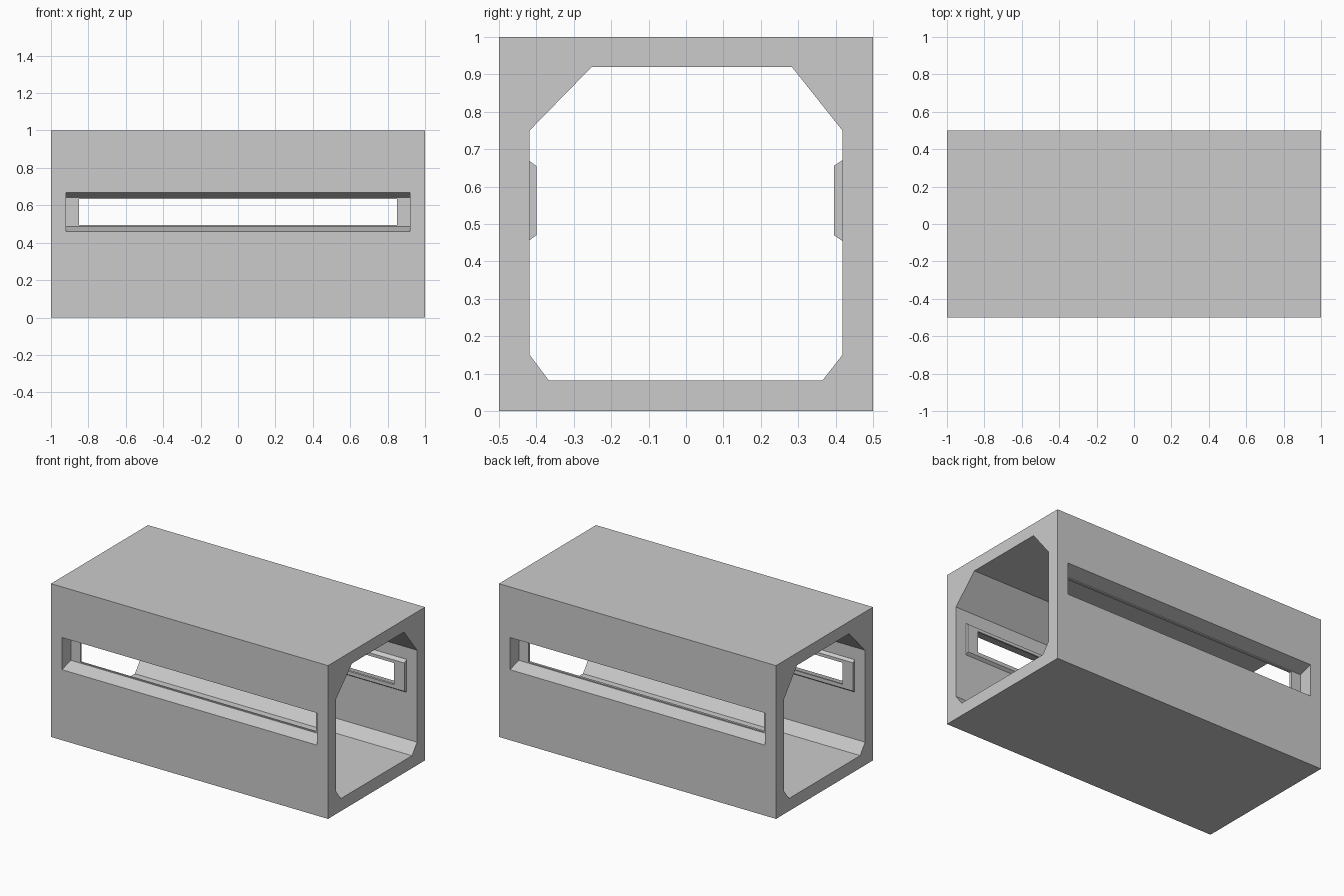
import bpy, bmesh

if "Cube" in bpy.data.objects:
    bpy.data.objects.remove(bpy.data.objects["Cube"])


def prism(name, profile, half_length):
    """Extrude a closed (y, z) profile along x, centred on x = 0."""
    bm = bmesh.new()
    ends = [[bm.verts.new((x, y, z)) for y, z in profile]
            for x in (-half_length, half_length)]
    bm.faces.new(ends[0])
    bm.faces.new(ends[1])
    n = len(profile)
    for i in range(n):
        j = (i + 1) % n
        bm.faces.new((ends[0][i], ends[0][j], ends[1][j], ends[1][i]))
    bmesh.ops.recalc_face_normals(bm, faces=bm.faces)
    mesh = bpy.data.meshes.new(name)
    bm.to_mesh(mesh)
    bm.free()
    obj = bpy.data.objects.new(name, mesh)
    bpy.context.collection.objects.link(obj)
    return obj


def combine(target, tool, operation):
    """Apply a boolean with the tool, then remove the tool."""
    mod = target.modifiers.new(operation.lower(), 'BOOLEAN')
    mod.operation = operation
    mod.solver = 'EXACT'
    mod.object = tool
    bpy.context.view_layer.objects.active = target
    bpy.ops.object.modifier_apply(modifier=mod.name)
    bpy.data.objects.remove(tool)


def band(y0, low0, high0, y1, low1, high1):
    """Four-sided (y, z) profile tapering from y0 to y1."""
    return [(y0, low0), (y1, low1), (y1, high1), (y0, high0)]


# Outer block with the chamfered tunnel cut through its length
shell = prism("tunnel_shell", [(-.5, 0), (.5, 0), (.5, 1), (-.5, 1)], 1)
bore = prism("bore_cutter", [(-.418, .15), (-.367, .082), (.365, .082), (.418, .15),
                             (.418, .75), (.283, .92), (-.252, .92), (-.418, .75)], 1.2)
combine(shell, bore, 'DIFFERENCE')

# Window on each long side: inner lip, tapered outer recess, narrower through slot
for side, lip_y in ((-1, .40), (1, .395)):
    lip = prism("window_lip", band(side * .448, .435, .69, side * lip_y, .47, .655), .925)
    combine(shell, lip, 'UNION')
    recess = prism("recess_cutter", band(side * .53, .451, .679, side * .41, .487, .641), .92)
    combine(shell, recess, 'DIFFERENCE')
    slot = prism("slot_cutter", band(side * .6, .494, .635, side * .3, .494, .635), .85)
    combine(shell, slot, 'DIFFERENCE')
